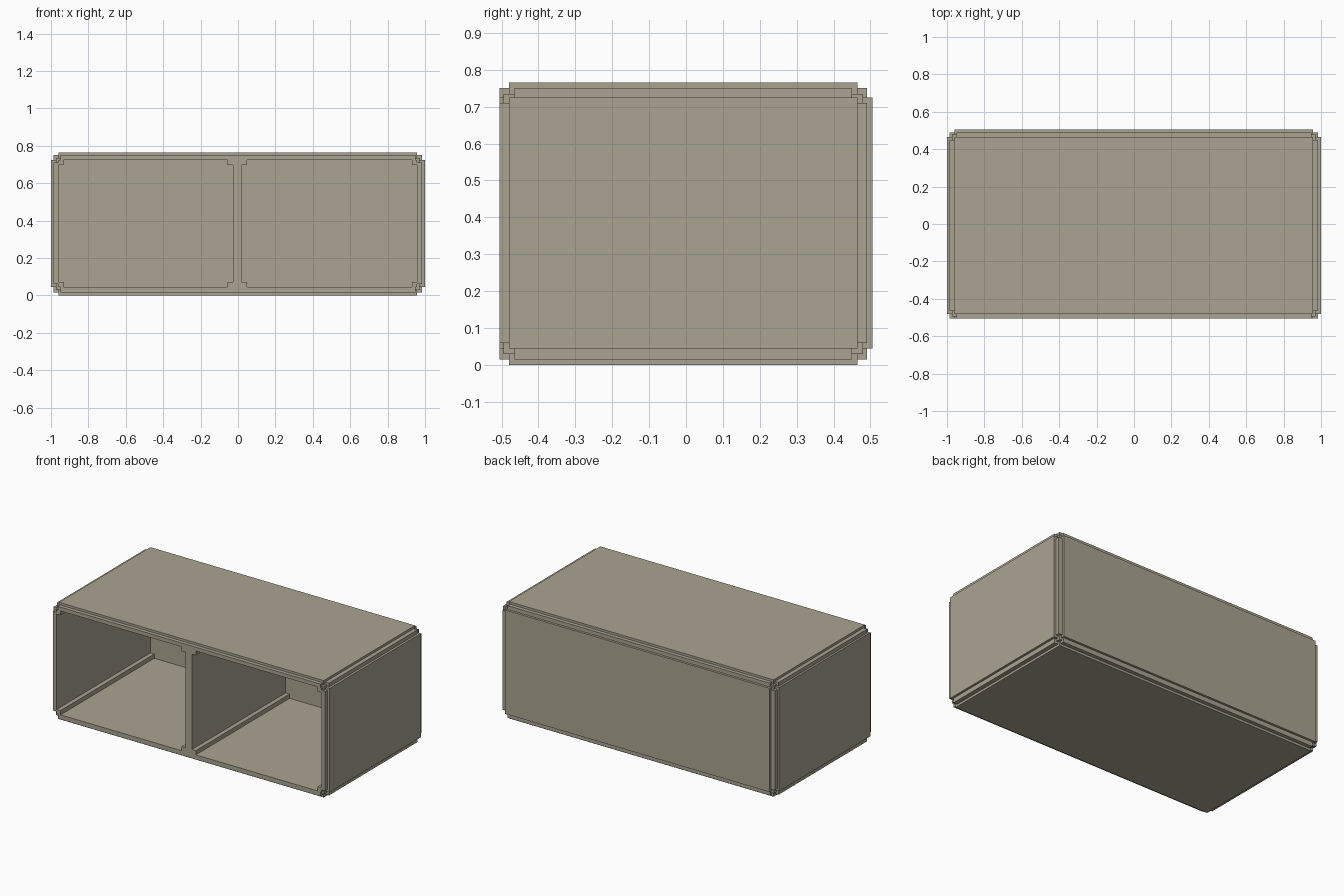
import bpy, bmesh
from mathutils import Vector

if "Cube" in bpy.data.objects:
    bpy.data.objects.remove(bpy.data.objects["Cube"])

# One flat stone-beige colour
beige = bpy.data.materials.new("stone_beige")
beige.diffuse_color = (0.40, 0.37, 0.285, 1.0)
beige.use_nodes = True
beige.node_tree.nodes["Principled BSDF"].inputs["Base Color"].default_value = beige.diffuse_color

# Outer body: overlapping slabs (x0, x1, y0, y1, z0, z1) that give stepped edges and corners
SOLIDS = [
    (-1.0, 1.0, -0.48, 0.465, 0.045, 0.725),        # side panels
    (-0.96, 0.957, -0.505, 0.505, 0.045, 0.725),    # back panel
    (-0.96, 0.957, -0.48, 0.465, 0.0, 0.765),       # top and bottom panels
    (-0.987, 0.985, -0.465, 0.45, 0.015, 0.75),     # edge steps running front to back
    (-0.987, 0.985, -0.505, 0.49, 0.06, 0.71),      # upright edge steps
    (-0.95, 0.95, -0.505, 0.49, 0.015, 0.75),       # edge steps running left to right
    (-0.972, 0.97, -0.495, 0.48, 0.03, 0.735),      # corner steps
]

# Two open compartments, each a cross of two boxes so strips remain in its corners
STEP = 0.028
CUTS = []
for x0, x1 in ((-0.96, -0.027), (0.02, 0.957)):
    CUTS.append((x0 + STEP, x1 - STEP, -0.6, 0.465, 0.045, 0.725))
    CUTS.append((x0, x1, -0.6, 0.465, 0.045 + STEP, 0.725 - STEP))


def within(p, b):
    return all(b[2 * i] < p[i] < b[2 * i + 1] for i in range(3))


def solid(p):
    return any(within(p, b) for b in SOLIDS) and not any(within(p, b) for b in CUTS)


def build_union(name):
    """Skin the union of the solids minus the cuts, cell by cell, as one clean shell."""
    axes = [sorted({round(b[2 * a + s], 4) for b in SOLIDS + CUTS for s in (0, 1)})
            for a in range(3)]
    size = [len(a) - 1 for a in axes]

    def filled(c):
        if any(c[i] < 0 or c[i] >= size[i] for i in range(3)):
            return False
        return solid([(axes[i][c[i]] + axes[i][c[i] + 1]) / 2 for i in range(3)])

    cells = {(i, j, k) for i in range(size[0]) for j in range(size[1])
             for k in range(size[2]) if filled((i, j, k))}
    bm = bmesh.new()
    verts = {}

    def vert(idx):
        if idx not in verts:
            verts[idx] = bm.verts.new(Vector([axes[i][idx[i]] for i in range(3)]))
        return verts[idx]

    for c in cells:
        for a in range(3):
            u, v = (a + 1) % 3, (a + 2) % 3
            for side in (0, 1):
                near = list(c)
                near[a] += 2 * side - 1
                if tuple(near) in cells:
                    continue
                ring = []
                for du, dv in ((0, 0), (1, 0), (1, 1), (0, 1)):
                    idx = list(c)
                    idx[a] += side
                    idx[u] += du
                    idx[v] += dv
                    ring.append(vert(tuple(idx)))
                bm.faces.new(ring if side else ring[::-1])

    # Merge the flat areas into large faces
    bmesh.ops.dissolve_limit(bm, angle_limit=0.01, verts=bm.verts[:], edges=bm.edges[:])
    mesh = bpy.data.meshes.new(name)
    bm.to_mesh(mesh)
    bm.free()
    mesh.materials.append(beige)
    obj = bpy.data.objects.new(name, mesh)
    bpy.context.collection.objects.link(obj)
    return obj


build_union("two_bay_cabinet")
